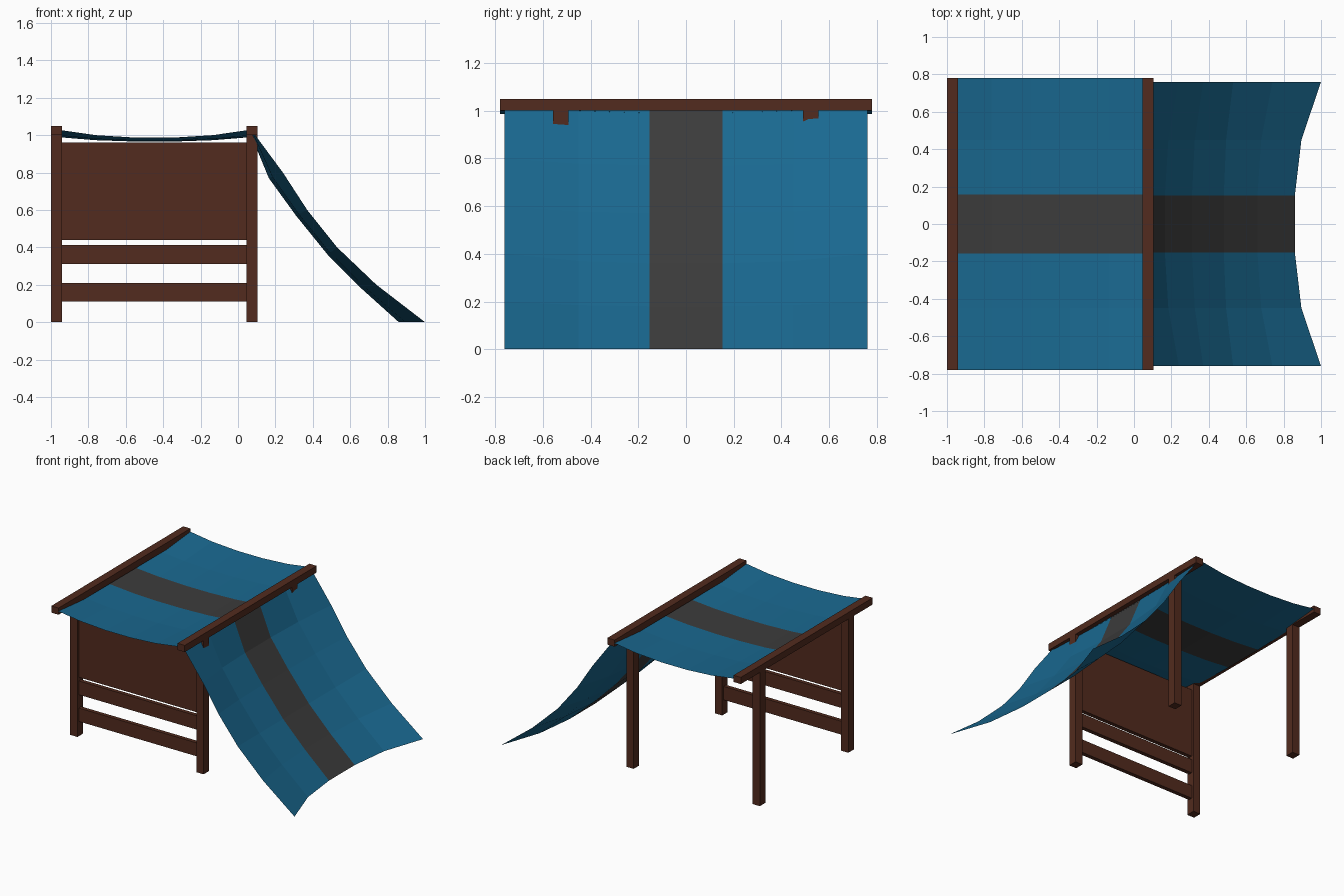
import bpy

if "Cube" in bpy.data.objects:
    bpy.data.objects.remove(bpy.data.objects["Cube"])


def material(name, rgb):
    m = bpy.data.materials.new(name)
    m.diffuse_color = (*rgb, 1)
    m.use_nodes = True
    m.node_tree.nodes["Principled BSDF"].inputs["Base Color"].default_value = m.diffuse_color
    return m


WOOD = material("brown_wood", (0.084, 0.024, 0.013))
BLUE = material("blue_cloth", (0.01, 0.14, 0.28))
GREY = material("grey_cloth", (0.045, 0.045, 0.045))


def box(name, x, y, z):
    """Wooden box from (min, max) pairs."""
    bpy.ops.mesh.primitive_cube_add(size=1, location=[sum(r) / 2 for r in (x, y, z)])
    ob = bpy.context.object
    ob.name = name
    ob.scale = [r[1] - r[0] for r in (x, y, z)]
    bpy.ops.object.transform_apply(location=False, rotation=False, scale=True)
    ob.data.materials.append(WOOD)


def cloth(name, edge, middle, half_width, stripe):
    """Sheet blended between an edge profile and a middle profile (x, z)."""
    half = [(stripe, 1.0), (0.45, 0.75), (half_width, 0.0)]
    cols = [(-y, w) for y, w in reversed(half)] + half
    verts = [(ex + (mx - ex) * w, y, ez + (mz - ez) * w)
             for (ex, ez), (mx, mz) in zip(edge, middle) for y, w in cols]
    n = len(cols)
    faces = [(i * n + j, (i + 1) * n + j, (i + 1) * n + j + 1, i * n + j + 1)
             for i in range(len(edge) - 1) for j in range(n - 1)]
    me = bpy.data.meshes.new(name)
    me.from_pydata(verts, [], faces)
    me.materials.append(BLUE)
    me.materials.append(GREY)
    for p in me.polygons:
        p.material_index = int(p.index % (n - 1) == n // 2 - 1)
    bpy.context.collection.objects.link(bpy.data.objects.new(name, me))


# Posts and the two long top beams
for side, x in (("left", (-1.0, -0.94)), ("right", (0.045, 0.105))):
    box(f"{side}_beam", x, (-0.78, 0.78), (1.0, 1.05))
    for end, y in (("front", (-0.557, -0.492)), ("back", (0.49, 0.555))):
        box(f"{end}_{side}_post", x, y, (0, 1.0))

# Front wall panel and rails
for name, z in (("wall_panel", (0.44, 0.96)), ("upper_rail", (0.31, 0.413)),
                ("lower_rail", (0.11, 0.21))):
    box(name, (-0.95, 0.055), (-0.54, -0.51), z)

# Sagging roof cloth
xs = [-0.97 + 0.209 * i for i in range(6)]
cloth("roof_cloth",
      list(zip(xs, (1.03, 1.0, 0.987, 0.987, 1.0, 1.03))),
      list(zip(xs, (0.99, 0.973, 0.966, 0.966, 0.973, 0.99))), 0.78, 0.157)

# Awning cloth hanging down to the ground
cloth("awning_cloth",
      [(0.07, 1.03), (0.24, 0.8), (0.37, 0.6), (0.53, 0.4), (0.74, 0.2), (1.0, 0)],
      [(0.07, 1.0), (0.165, 0.77), (0.31, 0.57), (0.48, 0.36), (0.66, 0.18), (0.86, 0)],
      0.76, 0.152)
